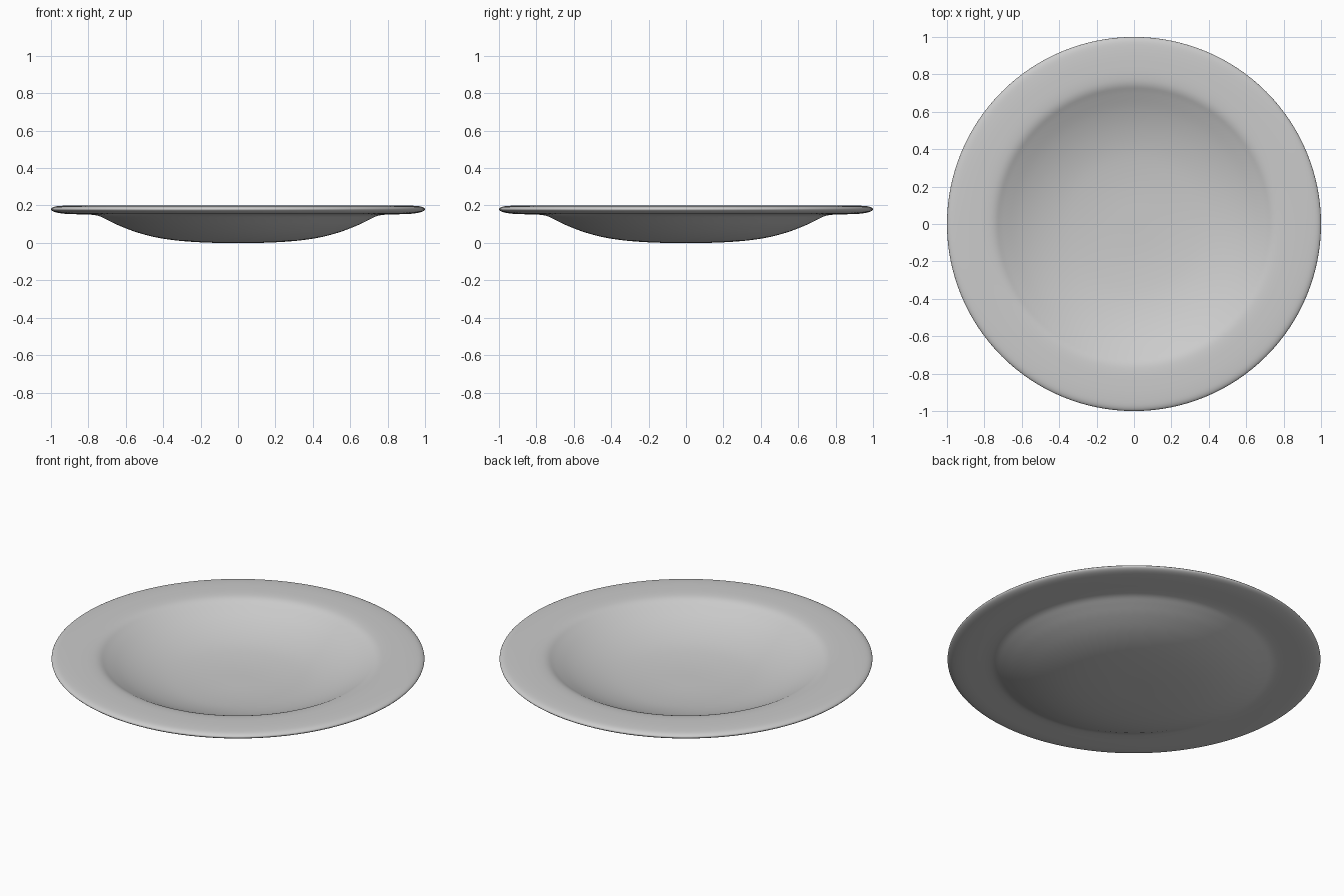
import bpy, bmesh, math
from mathutils import Vector

if "Cube" in bpy.data.objects:
    bpy.data.objects.remove(bpy.data.objects["Cube"])

SEGMENTS = 128

# Half cross-section (radius, height): underside, rounded rim, then inside of the bowl
PROFILE = [
    (0, 0), (0.15, 0.001), (0.30, 0.010), (0.42, 0.026), (0.53, 0.053),
    (0.63, 0.090), (0.70, 0.123), (0.745, 0.144), (0.79, 0.151), (0.86, 0.153),
    (0.93, 0.156), (0.98, 0.165), (1.0, 0.180), (0.98, 0.194), (0.93, 0.199),
    (0.86, 0.200), (0.79, 0.198), (0.745, 0.190), (0.70, 0.168), (0.61, 0.127),
    (0.51, 0.093), (0.40, 0.068), (0.28, 0.054), (0.15, 0.047), (0, 0.046),
]


def smooth_path(points, steps=4):
    """Catmull-Rom curve through the points."""
    p = [Vector(q) for q in points]
    # mirror across the axis so the curve is flat at the centre
    p = [Vector((-p[1].x, p[1].y))] + p + [Vector((-p[-2].x, p[-2].y))]
    out = []
    for a, b, c, d in zip(p, p[1:], p[2:], p[3:]):
        for i in range(steps):
            t = i / steps
            out.append(0.5 * (2 * b + (c - a) * t + (2 * a - 5 * b + 4 * c - d) * t * t
                              + (3 * b - a - 3 * c + d) * t ** 3))
    return out + [p[-2]]


# Plate: revolve the smoothed profile around z
bm = bmesh.new()
verts = [bm.verts.new((v.x, 0, v.y)) for v in smooth_path(PROFILE)]
edges = [bm.edges.new(pair) for pair in zip(verts, verts[1:])]
bmesh.ops.spin(bm, geom=verts + edges, cent=(0, 0, 0), axis=(0, 0, 1),
               angle=2 * math.pi, steps=SEGMENTS, use_duplicate=False)
bmesh.ops.remove_doubles(bm, verts=bm.verts[:], dist=1e-5)
bmesh.ops.recalc_face_normals(bm, faces=bm.faces[:])
for f in bm.faces:
    f.smooth = True

mesh = bpy.data.meshes.new("plate")
bm.to_mesh(mesh)
bm.free()
plate = bpy.data.objects.new("plate", mesh)
bpy.context.collection.objects.link(plate)
